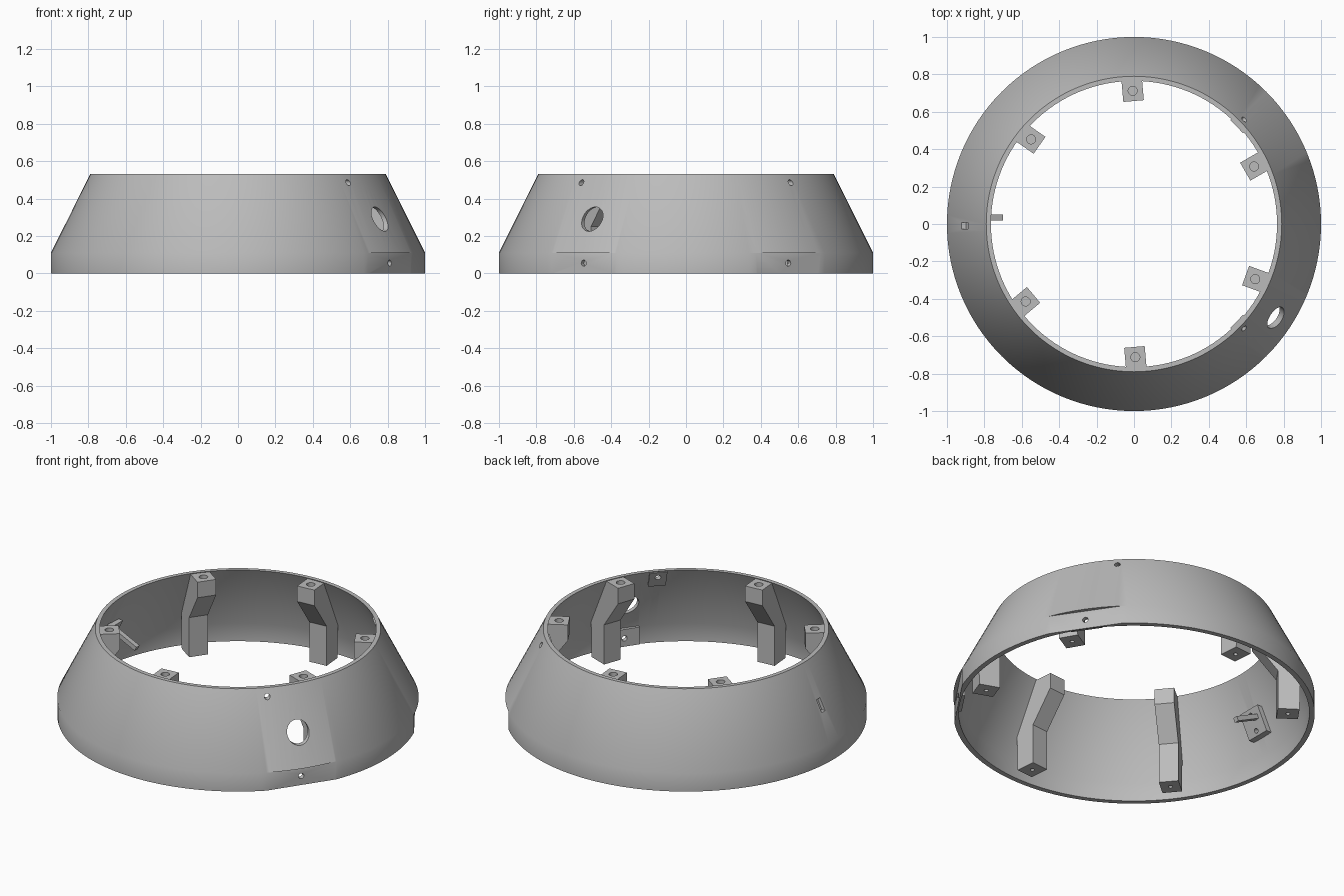
import bpy, bmesh, math
from mathutils import Matrix

cube = bpy.data.objects.get("Cube")
if cube:
    bpy.data.objects.remove(cube, do_unlink=True)

GREY = (0.5, 0.5, 0.5, 1)
mat = bpy.data.materials.new("plain grey")
mat.use_nodes = True
mat.diffuse_color = GREY
mat.node_tree.nodes["Principled BSDF"].inputs["Base Color"].default_value = GREY


def turn(deg):
    return Matrix.Rotation(math.radians(deg), 4, 'Z')


def finish(name, bm):
    bmesh.ops.recalc_face_normals(bm, faces=bm.faces)
    me = bpy.data.meshes.new(name)
    bm.to_mesh(me)
    bm.free()
    me.materials.append(mat)
    ob = bpy.data.objects.new(name, me)
    bpy.context.collection.objects.link(ob)
    return ob


def prism(name, profile, t0, t1, deg):
    """Radial profile (r, z), widened sideways from t0 to t1, turned about z."""
    bm = bmesh.new()
    a, b = ([bm.verts.new((r, t, z)) for r, z in profile] for t in (t0, t1))
    n = len(profile)
    bm.faces.new(a)
    bm.faces.new(b[::-1])
    for i in range(n):
        j = (i + 1) % n
        bm.faces.new((a[i], b[i], b[j], a[j]))
    bm.transform(turn(deg))
    return finish(name, bm)


def drill(r, t, z, radius, depth, deg, tilt, sides=32):
    """Cylindrical cutter; tilt 90 points outwards, 0 points up."""
    bm = bmesh.new()
    bmesh.ops.create_cone(
        bm, cap_ends=True, segments=sides, radius1=radius, radius2=radius, depth=depth,
        matrix=turn(deg) @ Matrix.Translation((r, t, z))
        @ Matrix.Rotation(math.radians(tilt), 4, 'Y'))
    return finish("cutter", bm)


def cut(ob, cutters):
    bpy.context.view_layer.objects.active = ob
    for c in cutters:
        c.hide_render = True
        m = ob.modifiers.new("cut", 'BOOLEAN')
        m.operation, m.solver, m.object = 'DIFFERENCE', 'EXACT', c
        bpy.ops.object.modifier_apply(modifier=m.name)


def discard(cutters):
    for c in cutters:
        bpy.data.objects.remove(c, do_unlink=True)


# Tapered ring shell, revolved from its wall section
wall = [(0.97, 0), (1, 0), (1, 0.11), (0.79, 0.53), (0.765, 0.53), (0.97, 0.11)]
SEGMENTS = 128
bm = bmesh.new()
rings = []
for i in range(SEGMENTS):
    a = math.tau * i / SEGMENTS
    rings.append([bm.verts.new((r * math.cos(a), r * math.sin(a), z)) for r, z in wall])
for i in range(SEGMENTS):
    p, q = rings[i - 1], rings[i]
    for k in range(len(wall)):
        bm.faces.new((p[k - 1], q[k - 1], q[k], p[k]))
shell = finish("shell", bm)

# Port, cable slot, and the paired screw holes with their flats and inner pads
port = drill(0.9, 0, 0.29, 0.065, 0.3, -33.5, 90, 48)
slot = prism("cutter", [(0.8, 0.265), (1, 0.265), (1, 0.335), (0.8, 0.335)], -0.008, 0.026, 180)
cut(shell, [port, slot])
discard([port, slot])
for side, label in ((1, "back"), (-1, "front")):
    flat = prism("cutter", [(0.978, -0.1), (1.2, -0.1), (1.2, 0.11), (0.978, 0.11)],
                 -0.4, 0.4, 34 * side)
    low = drill(0.97, 0, 0.055, 0.016, 0.3, 34 * side, 90)
    high = drill(0.8, 0, 0.485, 0.016, 0.3, 43.5 * side, 90)
    cut(shell, [flat, low, high])
    low_pad = prism(label + "_lower_pad", [(0.95, 0.005), (0.972, 0.005), (0.972, 0.11), (0.95, 0.11)],
                    -0.09, 0.09, 34 * side)
    high_pad = prism(label + "_upper_pad", [(0.757, 0.525), (0.772, 0.525), (0.823, 0.42), (0.808, 0.42)],
                     -0.05, 0.05, 43.5 * side)
    cut(low_pad, [low])
    cut(high_pad, [high])
    discard([flat, low, high])

# Six cranked posts with a screw hole at each end
post = [(0.79, 0.008), (0.91, 0.008), (0.915, 0.23), (0.775, 0.525),
        (0.655, 0.525), (0.655, 0.43), (0.79, 0.25)]
for i, deg in enumerate((30, 95, 145, 220, 275, 340)):
    ob = prism("post_%d" % (i + 1), post, -0.11, 0, deg)
    holes = [drill(0.71, -0.055, 0.525, 0.024, 0.14, deg, 0),
             drill(0.85, -0.055, 0, 0.012, 0.14, deg, 0)]
    cut(ob, holes)
    discard(holes)

# Inner bracket behind the slot, with a slanted peg
plate = prism("bracket_plate", [(0.895, 0.19), (0.935, 0.19), (0.868, 0.33), (0.828, 0.33)],
              -0.075, 0.075, 180)
holes = [drill(r, 0, z, 0.014, 0.08, 180, 64) for r, z in ((0.895, 0.222), (0.848, 0.3))]
cut(plate, holes)
discard(holes)
prism("bracket_peg", [(0.7, 0.22), (0.712, 0.195), (0.88, 0.275), (0.868, 0.3)], -0.05, -0.02, 180)

# Smooth round surfaces, crisp edges
bpy.ops.object.select_all(action='DESELECT')
for ob in bpy.context.collection.objects:
    if ob.type == 'MESH' and mat.name in ob.data.materials:
        ob.select_set(True)
        bpy.context.view_layer.objects.active = ob
bpy.ops.object.shade_smooth_by_angle(angle=math.radians(30))
